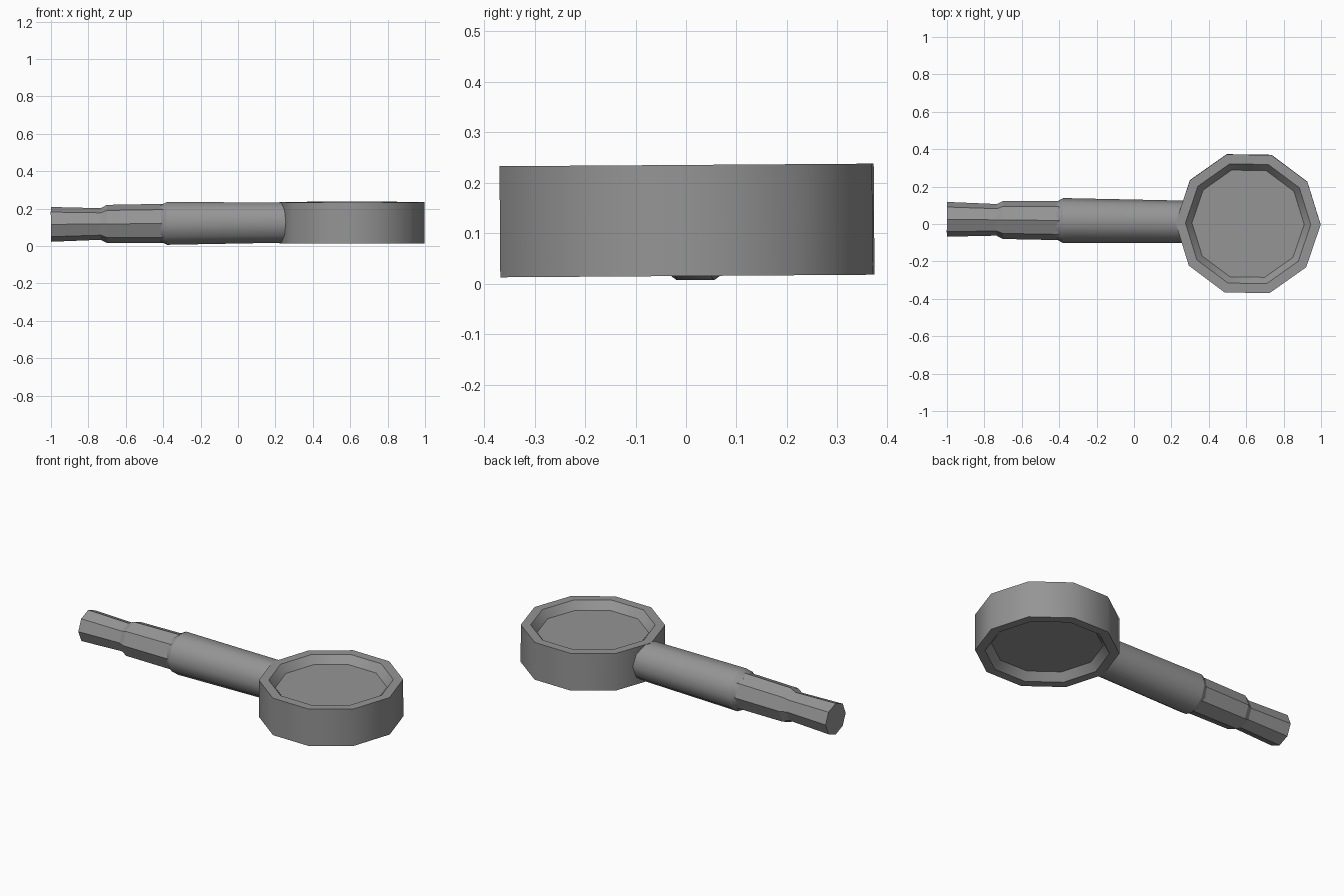
import bpy, bmesh, math
from mathutils import Matrix, Vector

cube = bpy.data.objects.get("Cube")
if cube:
    bpy.data.objects.remove(cube)

grey = bpy.data.materials.new("plain_grey")
grey.use_nodes = True
colour = (0.3, 0.3, 0.3, 1)
grey.diffuse_color = colour
grey.node_tree.nodes["Principled BSDF"].inputs["Base Color"].default_value = colour


def lathe(name, sides, profile, smooth):
    """Closed solid of rings around local z; profile is (radius, height)."""
    bm = bmesh.new()
    rings = []
    for r, h in profile:
        rings.append([bm.verts.new((r * math.cos(a), r * math.sin(a), h))
                      for a in (math.tau * i / sides for i in range(sides))])
    for low, high in zip(rings, rings[1:]):
        for i in range(sides):
            j = (i + 1) % sides
            bm.faces.new((low[i], low[j], high[j], high[i])).smooth = smooth
    bm.faces.new(rings[0][::-1])
    bm.faces.new(rings[-1])
    # Keep the edges around each ring crisp
    for ring in rings:
        for i in range(sides):
            bm.edges.get((ring[i], ring[(i + 1) % sides])).smooth = False
    bmesh.ops.recalc_face_normals(bm, faces=bm.faces)
    mesh = bpy.data.meshes.new(name)
    bm.to_mesh(mesh)
    bm.free()
    mesh.materials.append(grey)
    obj = bpy.data.objects.new(name, mesh)
    bpy.context.collection.objects.link(obj)
    return obj


# Ten-sided head with a shallow dish on both faces
head = lathe("head", 10, [(0.30, -0.065), (0.335, -0.11), (0.388, -0.11),
                          (0.388, 0.11), (0.335, 0.11), (0.30, 0.065)], True)
head.matrix_world = (Matrix.Translation((0.61, 0.002, 0.125))
                     @ Matrix.Rotation(math.radians(0.4), 4, 'X')
                     @ Matrix.Rotation(math.radians(-0.8), 4, 'Z'))

# Handle axis runs from the tail towards the head, very slightly tilted
tail = Vector((-1, 0.025, 0.116))
tip = Vector((0.27, 0.012, 0.126))
along = (tip - tail).normalized()
side = Vector((0, 1, 0))
side = (side - along * side.dot(along)).normalized()
up = along.cross(side)
frame = Matrix((side, up, along)).transposed().to_4x4()
frame.translation = tail

# Smooth main handle, then two faceted grips stepping down to the tail
parts = [
    ("handle", 10, [(0.10, 0.585), (0.12, 0.62), (0.113, 1.27)], True),
    ("middle_grip", 8, [(0.084, 0.265), (0.102, 0.30), (0.105, 0.60)], False),
    ("end_grip", 8, [(0.093, 0.0), (0.084, 0.28)], False),
]
for name, sides, profile, smooth in parts:
    lathe(name, sides, profile, smooth).matrix_world = frame
